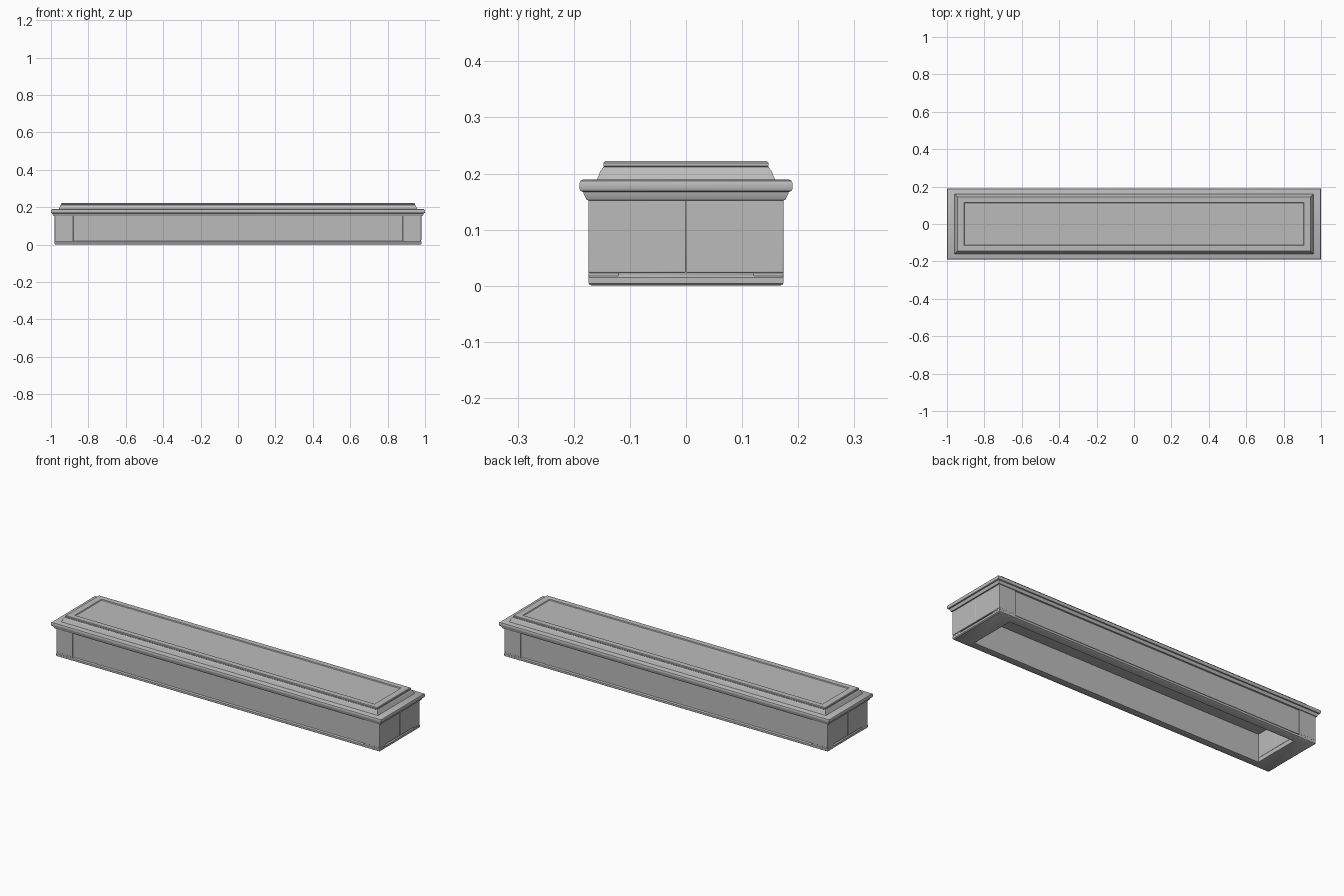
import bpy
import bmesh
from mathutils import Vector

if "Cube" in bpy.data.objects:
    bpy.data.objects.remove(bpy.data.objects["Cube"])

GREY = (0.5, 0.5, 0.5, 1)
stone = bpy.data.materials.new("grey stone")
stone.use_nodes = True
stone.diffuse_color = GREY
stone.node_tree.nodes["Principled BSDF"].inputs["Base Color"].default_value = GREY


def finish(name, bm, bevel=0.0):
    bmesh.ops.recalc_face_normals(bm, faces=bm.faces)
    mesh = bpy.data.meshes.new(name)
    bm.to_mesh(mesh)
    bm.free()
    mesh.materials.append(stone)
    obj = bpy.data.objects.new(name, mesh)
    bpy.context.collection.objects.link(obj)
    if bevel:
        mod = obj.modifiers.new("soft edges", "BEVEL")
        mod.width = bevel
        mod.segments = 2
    bpy.ops.object.select_all(action="DESELECT")
    bpy.context.view_layer.objects.active = obj
    obj.select_set(True)
    bpy.ops.object.shade_smooth_by_angle(angle=0.6)
    return obj


def stacked(name, rings, closed=False):
    """Skin rectangular rings (half x, half y, z); cap the ends or join them."""
    bm = bmesh.new()
    loops = [[bm.verts.new((sx * hx, sy * hy, z))
              for sx, sy in ((-1, -1), (1, -1), (1, 1), (-1, 1))]
             for hx, hy, z in rings]
    pairs = list(zip(loops, loops[1:]))
    if closed:
        pairs.append((loops[-1], loops[0]))
    else:
        bm.faces.new(loops[0])
        bm.faces.new(loops[-1])
    for a, b in pairs:
        for i in range(4):
            j = (i + 1) % 4
            bm.faces.new((a[i], a[j], b[j], b[i]))
    return finish(name, bm)


def box(name, low, high, bevel=0.0):
    bm = bmesh.new()
    bmesh.ops.create_cube(bm, size=1)
    low, high = Vector(low), Vector(high)
    for v in bm.verts:
        v.co = (low + high) / 2 + v.co * (high - low)
    return finish(name, bm, bevel)


# Moulding under the slab
stacked("under_moulding", [
    (0.982, 0.174, 0.152), (0.986, 0.177, 0.153),
    (0.992, 0.183, 0.165), (0.992, 0.183, 0.169)])

# Overhanging slab with rounded rim
stacked("top_slab", [
    (0.993, 0.183, 0.167), (0.998, 0.188, 0.169), (1, 0.19, 0.173),
    (1, 0.19, 0.183), (0.998, 0.188, 0.187), (0.993, 0.184, 0.189)])

# Coved step carrying the raised cap and its sunken panel
stacked("cove", [
    (0.960, 0.160, 0.188), (0.956, 0.156, 0.195),
    (0.952, 0.153, 0.204), (0.949, 0.149, 0.209), (0.946, 0.147, 0.212)])
stacked("raised_cap", [
    (0.944, 0.145, 0.211), (0.946, 0.147, 0.213), (0.946, 0.147, 0.219),
    (0.943, 0.144, 0.222), (0.908, 0.115, 0.222), (0.905, 0.112, 0.218)])

# Open-bottomed base frame with a rounded outer lip
stacked("base_frame", [
    (0.88, 0.13, 0), (0.975, 0.168, 0), (0.98, 0.174, 0.004),
    (0.98, 0.174, 0.015), (0.976, 0.170, 0.020), (0.970, 0.165, 0.022),
    (0.88, 0.13, 0.022)], closed=True)

# Long side walls, slightly set back between the corner blocks
for side, label in ((-1, "front"), (1, "back")):
    y0, y1 = sorted((side * 0.13, side * 0.169))
    box(label + "_wall", (-0.885, y0, 0.020), (0.885, y1, 0.156))
    # Corner blocks, paired so that they meet at the middle of each end
    for end, hand in ((-1, "right"), (1, "left")):
        x0, x1 = sorted((end * 0.88, end * 0.98))
        y0, y1 = sorted((0, side * 0.174))
        box(f"{label}_{hand}_corner_block", (x0, y0, 0.023), (x1, y1, 0.156), 0.002)
        # Foot bringing the corner face down over the base lip
        y0, y1 = sorted((side * 0.12, side * 0.1735))
        box(f"{label}_{hand}_corner_foot", (x0, y0, 0.002),
            (x1 - 0.002 * (end > 0), y1, 0.03), 0.002)
